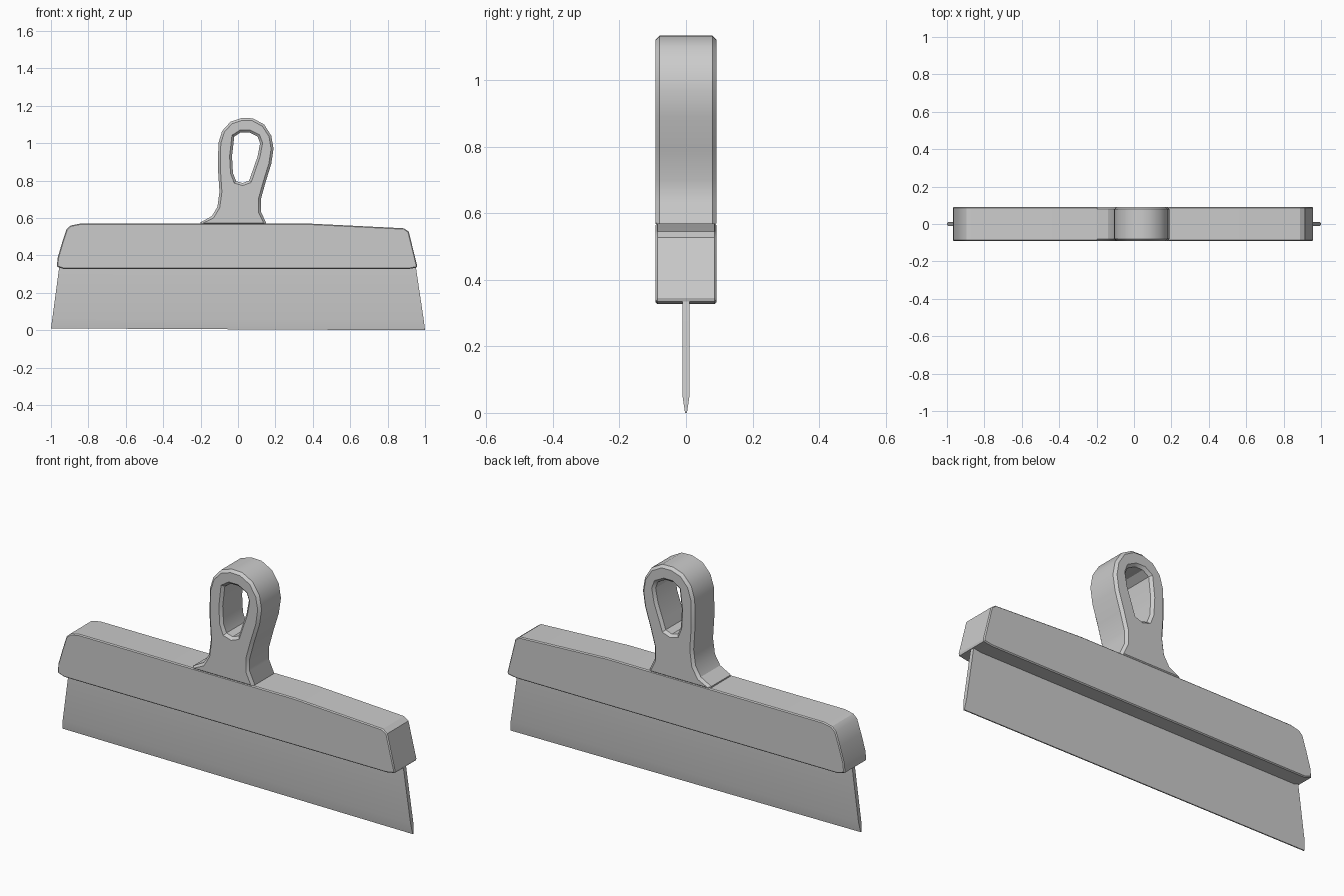
import bpy, bmesh, math

if "Cube" in bpy.data.objects:
    bpy.data.objects.remove(bpy.data.objects["Cube"])


def finish(bm, name):
    bmesh.ops.recalc_face_normals(bm, faces=bm.faces)
    mesh = bpy.data.meshes.new(name)
    bm.to_mesh(mesh)
    bm.free()
    obj = bpy.data.objects.new(name, mesh)
    bpy.context.collection.objects.link(obj)
    bpy.ops.object.select_all(action='DESELECT')
    obj.select_set(True)
    bpy.context.view_layer.objects.active = obj
    bpy.ops.object.shade_smooth_by_angle(angle=math.radians(30))
    return obj


def prism(name, loops, depth, bevel):
    """Extrude x/z outlines (first outer, then holes) along y and chamfer the rims."""
    bm = bmesh.new()
    edges = []
    for pts in loops:
        vs = [bm.verts.new((x, -depth, z)) for x, z in pts]
        edges += [bm.edges.new((vs[i - 1], vs[i])) for i in range(len(vs))]
    bmesh.ops.triangle_fill(bm, edges=edges, use_beauty=True, use_dissolve=False)
    ext = bmesh.ops.extrude_face_region(bm, geom=bm.faces[:], use_keep_orig=True)
    for v in ext['geom']:
        if isinstance(v, bmesh.types.BMVert):
            v.co.y = depth
    bmesh.ops.recalc_face_normals(bm, faces=bm.faces)
    rims = [e for e in bm.edges
            if abs(e.verts[0].co.y - e.verts[1].co.y) < 1e-5
            and e.calc_face_angle(0) > 1.2]
    bmesh.ops.bevel(bm, geom=rims, offset=bevel, segments=1, affect='EDGES')
    return finish(bm, name)


# Holder bar across the top of the blade
prism("blade_holder", [[
    (-0.93, 0.327), (-0.968, 0.34), (-0.965, 0.385), (-0.94, 0.47),
    (-0.917, 0.54), (-0.895, 0.56), (-0.845, 0.57), (0.385, 0.57),
    (0.81, 0.549), (0.888, 0.545), (0.913, 0.527), (0.958, 0.345),
    (0.955, 0.335), (0.91, 0.327)]], 0.091, 0.005)

# Loop handle with finger hole
outer = [(-0.2, 0.56), (-0.2, 0.577), (-0.14, 0.61), (-0.11, 0.66),
         (-0.099, 0.74), (-0.107, 0.86), (-0.105, 1.0), (-0.085, 1.065),
         (-0.04, 1.115), (0.02, 1.135), (0.08, 1.133), (0.14, 1.1),
         (0.178, 1.04), (0.19, 0.97), (0.178, 0.89), (0.147, 0.79),
         (0.122, 0.7), (0.122, 0.635), (0.15, 0.575), (0.15, 0.56)]
hole = [(-0.032, 0.93), (-0.027, 0.84), (-0.01, 0.797), (0.025, 0.787),
        (0.06, 0.8), (0.077, 0.85), (0.105, 0.93), (0.118, 1.0),
        (0.105, 1.035), (0.06, 1.058), (0.015, 1.058), (-0.02, 1.035)]
prism("handle", [outer, hole], 0.092, 0.013)

# Thin blade tapering to its lower edge: (z left, z right, x left, x right, half thickness)
bm = bmesh.new()
rings = []
for zl, zr, xl, xr, t in [(0.345, 0.345, -0.955, 0.95, 0.011),
                          (0.06, 0.055, -0.993, 0.993, 0.011),
                          (0.01, 0.0, -1.0, 1.0, 0.003)]:
    rings.append([bm.verts.new(p) for p in
                  [(xl, -t, zl), (xr, -t, zr), (xr, t, zr), (xl, t, zl)]])
for a, b in zip(rings, rings[1:]):
    for i in range(4):
        bm.faces.new((a[i - 1], a[i], b[i], b[i - 1]))
bm.faces.new(rings[0])
bm.faces.new(rings[-1])
finish(bm, "blade")
